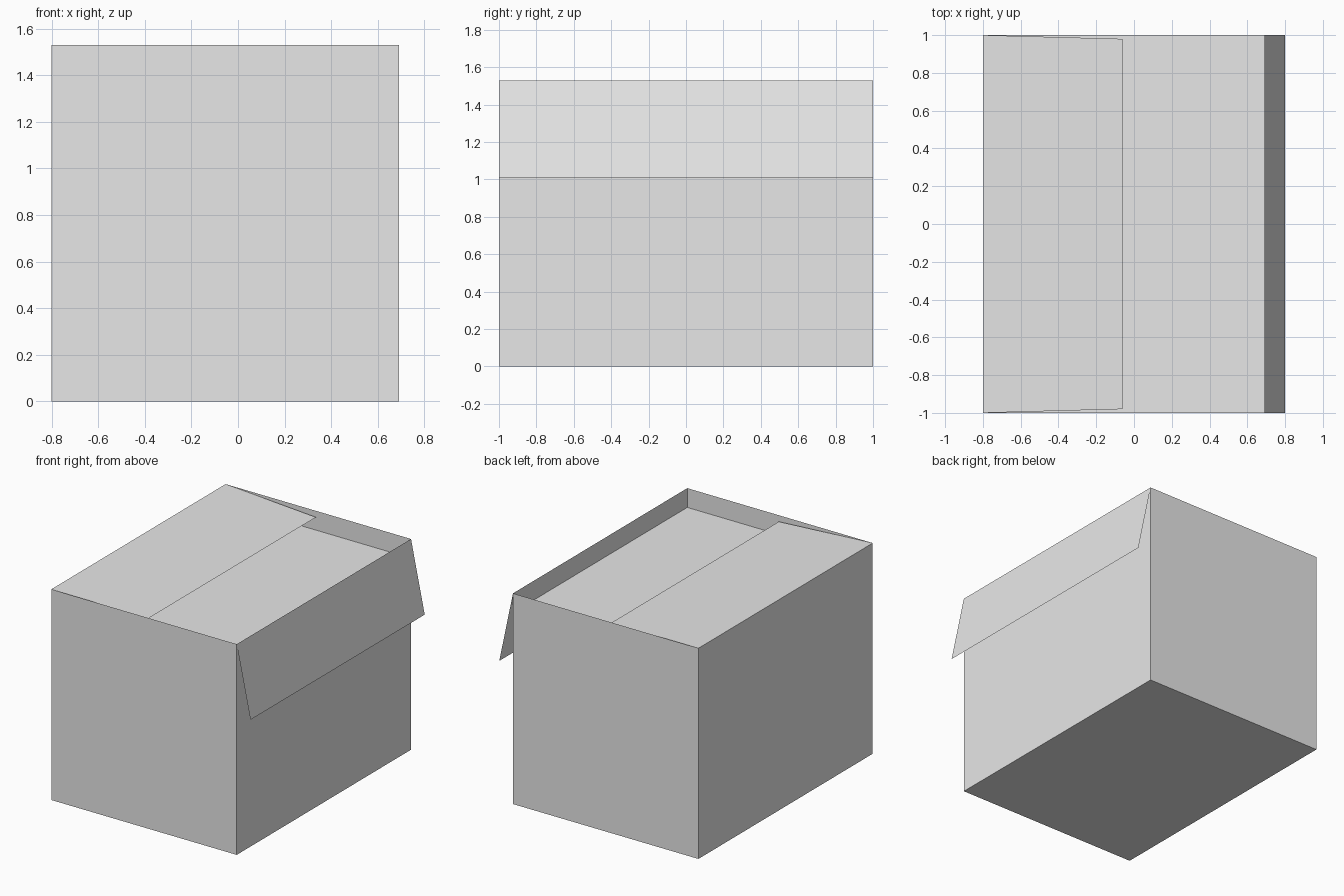
import bpy
import bmesh

cube = bpy.data.objects.get("Cube")
if cube:
    bpy.data.objects.remove(cube, do_unlink=True)

LEFT, RIGHT, DEPTH, TOP = -0.80, 0.69, 1.0, 1.53
INNER_Z = 1.39

grey = bpy.data.materials.new("cardboard_grey")
grey.use_nodes = True
colour = (0.8, 0.8, 0.8, 1.0)
grey.diffuse_color = colour
grey.node_tree.nodes["Principled BSDF"].inputs["Base Color"].default_value = colour


def finish(name, bm):
    mesh = bpy.data.meshes.new(name)
    bm.to_mesh(mesh)
    bm.free()
    mesh.materials.append(grey)
    obj = bpy.data.objects.new(name, mesh)
    bpy.context.collection.objects.link(obj)
    return obj


def panel(name, start, end, start_half, end_half):
    """Sheet running from one (x, z) edge to another, symmetric in y."""
    bm = bmesh.new()
    (x0, z0), (x1, z1) = start, end
    corners = [(x0, -start_half, z0), (x1, -end_half, z1),
               (x1, end_half, z1), (x0, start_half, z0)]
    bm.faces.new([bm.verts.new(c) for c in corners])
    return finish(name, bm)


# Open box: a cube fitted to the walls with its top face removed
bm = bmesh.new()
bmesh.ops.create_cube(bm, size=1.0)
for v in bm.verts:
    v.co.x = RIGHT if v.co.x > 0 else LEFT
    v.co.y = DEPTH if v.co.y > 0 else -DEPTH
    v.co.z = TOP if v.co.z > 0 else 0.0
lid = [f for f in bm.faces if f.normal.z > 0.9]
bmesh.ops.delete(bm, geom=lid, context="FACES_ONLY")
finish("box_walls", bm)

# Inner flaps lying level just below the rim
panel("inner_panel", (LEFT, INNER_Z), (RIGHT, INNER_Z), DEPTH, DEPTH)

# Folded-in flap, dipping slightly, and the flap hanging open outside
panel("closed_flap", (LEFT, TOP), (-0.06, 1.495), DEPTH, 0.98)
panel("open_flap", (RIGHT, TOP), (0.80, 1.01), DEPTH, DEPTH)
